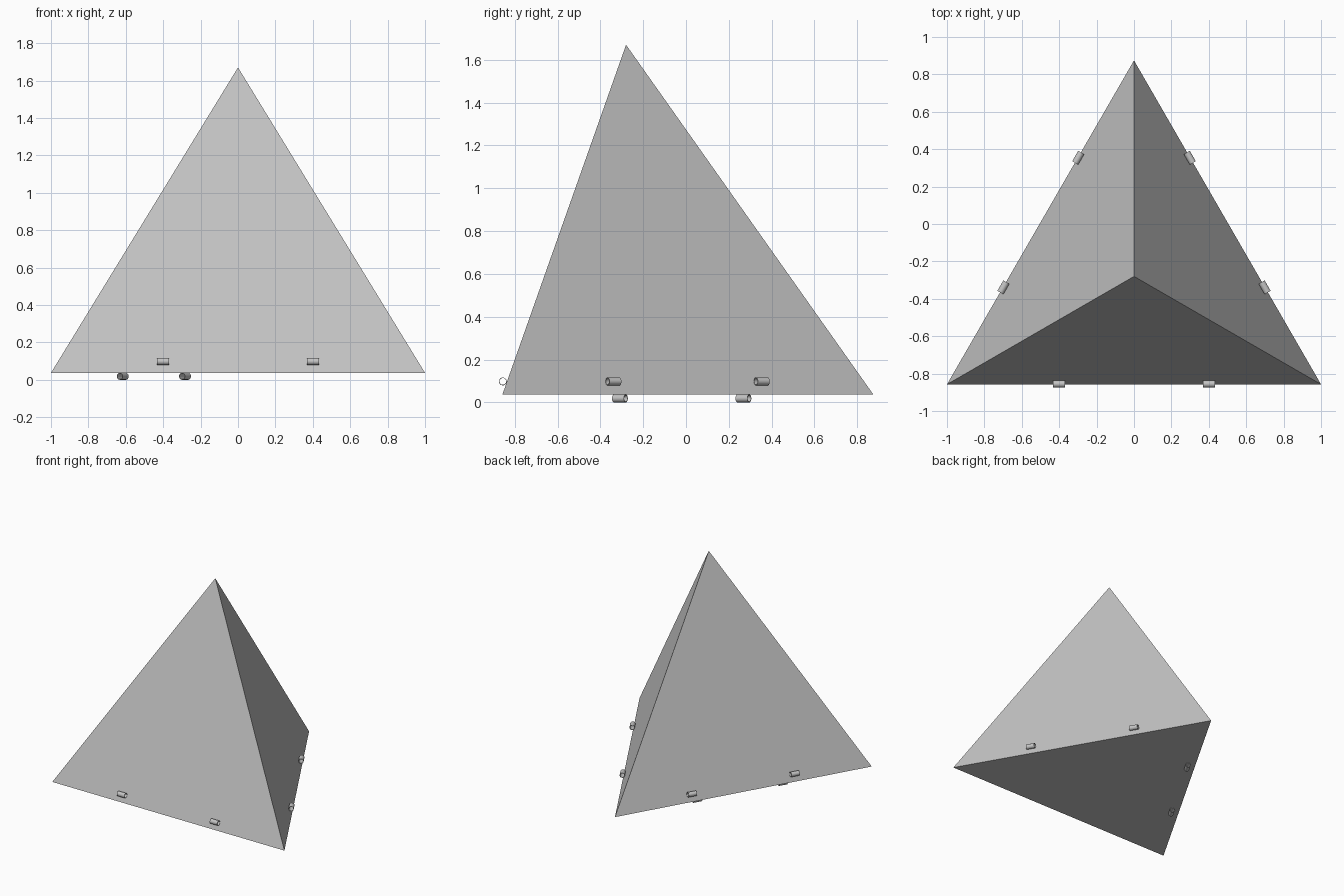
import bpy, bmesh, math
from mathutils import Matrix, Vector

cube = bpy.data.objects.get("Cube")
if cube:
    bpy.data.objects.remove(cube, do_unlink=True)

EDGE = 2.0
HEIGHT = EDGE * math.sqrt(2 / 3)
R, WALL, LENGTH = 0.0185, 0.003, 0.064      # hinge tube
BASE_Z = 2 * R                              # base rests on its tubes
CENTRE = Vector((0, -0.28, 0))              # vertical axis of the pyramid
INRADIUS = EDGE / (2 * math.sqrt(3))
INSET = 0.058                               # tube distance from the base edge

grey = bpy.data.materials.new("light grey")
grey.use_nodes = True
colour = (0.55, 0.55, 0.55, 1)
grey.diffuse_color = colour
grey.node_tree.nodes["Principled BSDF"].inputs["Base Color"].default_value = colour


def make_object(name, bm):
    bmesh.ops.recalc_face_normals(bm, faces=bm.faces)
    mesh = bpy.data.meshes.new(name)
    bm.to_mesh(mesh)
    bm.free()
    mesh.materials.append(grey)
    obj = bpy.data.objects.new(name, mesh)
    bpy.context.collection.objects.link(obj)
    return obj


# Regular tetrahedron
bm = bmesh.new()
for k in range(3):
    a = math.radians(90 + 120 * k)
    bm.verts.new(CENTRE + Vector((2 * INRADIUS * math.cos(a),
                                  2 * INRADIUS * math.sin(a), BASE_Z)))
bm.verts.new(CENTRE + Vector((0, 0, BASE_Z + HEIGHT)))
bmesh.ops.convex_hull(bm, input=bm.verts)
make_object("pyramid_body", bm)


def tube(name, along, out, z, turn):
    """Open tube parallel to a base edge, turned about the pyramid axis."""
    bm = bmesh.new()
    n = 24
    profile = [(-LENGTH / 2, R), (LENGTH / 2, R),
               (LENGTH / 2, R - WALL), (-LENGTH / 2, R - WALL)]
    rings = [[bm.verts.new((x, r * math.cos(2 * math.pi * i / n),
                            r * math.sin(2 * math.pi * i / n)))
              for i in range(n)] for x, r in profile]
    for j in range(4):
        a, b = rings[j], rings[(j + 1) % 4]
        for i in range(n):
            bm.faces.new((a[i], a[(i + 1) % n], b[(i + 1) % n], b[i]))
    obj = make_object(name, bm)
    obj.matrix_world = (Matrix.Translation(CENTRE)
                        @ Matrix.Rotation(math.radians(turn), 4, 'Z')
                        @ Matrix.Translation((along, -out, z)))
    bpy.ops.object.select_all(action='DESELECT')
    obj.select_set(True)
    bpy.context.view_layer.objects.active = obj
    bpy.ops.object.shade_smooth_by_angle(angle=math.radians(40))


# Outward normal of a sloping face: 1/3 up, the rest sideways
up, side = 1 / 3, math.sqrt(8) / 3

# Two tubes lying on each sloping face
for face, turn in (("front", 0), ("left", 120), ("right", -120)):
    for i, along in enumerate((-0.4, 0.4), 1):
        tube(f"{face}_hinge_tube_{i}", along,
             INRADIUS - INSET * up + R * side,
             BASE_Z + INSET * side + R * up, turn)

# Two tubes under the base, beside the right edge
for i, along in enumerate((-0.333, 0.333), 1):
    tube(f"base_hinge_tube_{i}", along, INRADIUS - INSET, R, -120)
